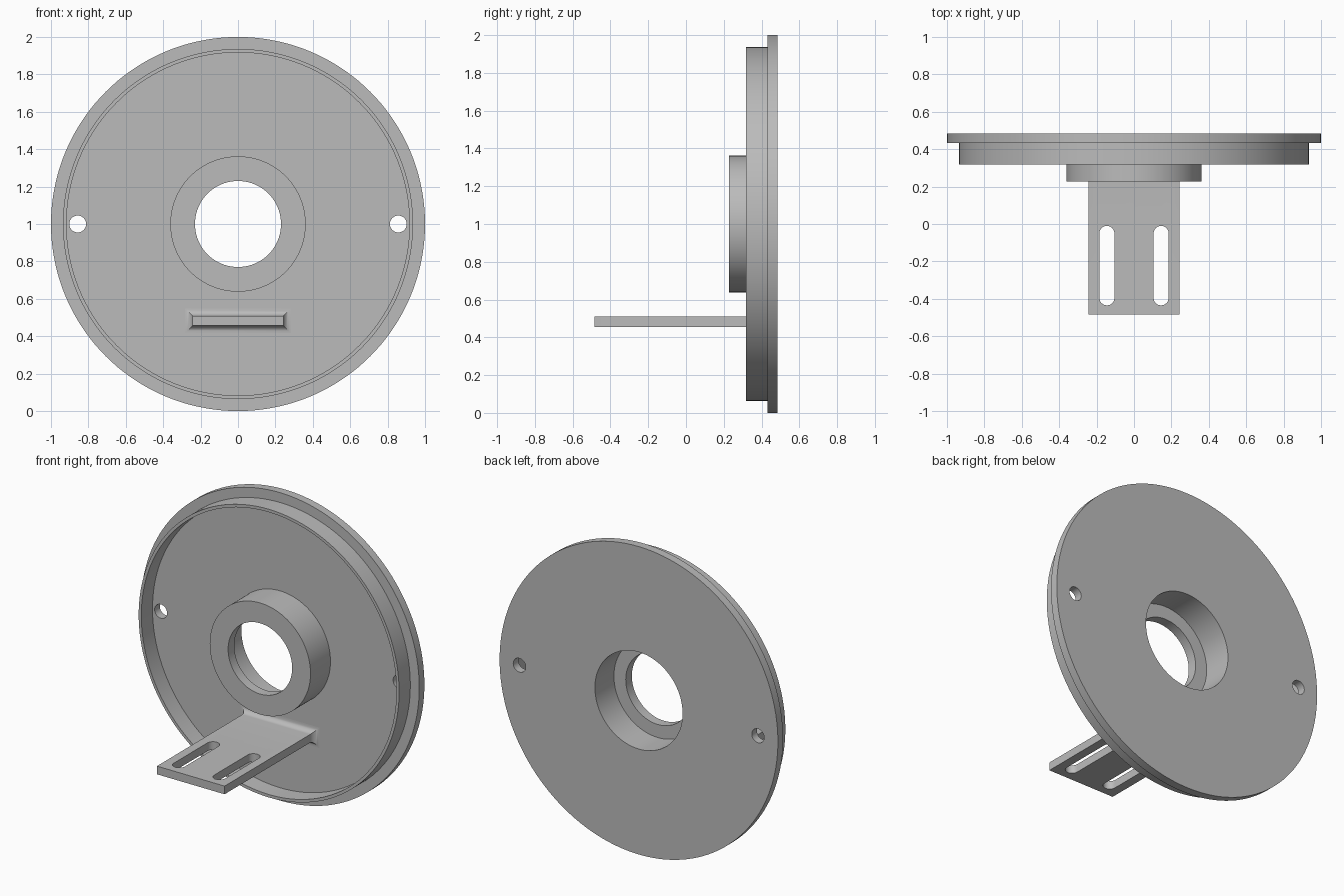
import bpy, bmesh
from math import sin, cos, pi
from mathutils import Matrix, Vector

cube = bpy.data.objects.get("Cube")
if cube:
    bpy.data.objects.remove(cube, do_unlink=True)

grey = bpy.data.materials.new("machined_grey")
grey.use_nodes = True
grey.diffuse_color = (0.5, 0.5, 0.5, 1)
grey.node_tree.nodes["Principled BSDF"].inputs["Base Color"].default_value = grey.diffuse_color

BACK, FLANGE, RIM, HUB, SEAT = 0.485, 0.432, 0.317, 0.227, 0.29
FLOOR, FRONT, FILLET = FLANGE, -0.485, 0.04


def make(name, bm):
    bmesh.ops.recalc_face_normals(bm, faces=bm.faces)
    mesh = bpy.data.meshes.new(name)
    bm.to_mesh(mesh)
    bm.free()
    mesh.materials.append(grey)
    obj = bpy.data.objects.new(name, mesh)
    bpy.context.collection.objects.link(obj)
    return obj


def bridge(bm, rings, closed=False):
    """Join consecutive vertex rings with quads, capping the ends unless closed."""
    pairs = list(zip(rings, rings[1:]))
    if closed:
        pairs.append((rings[-1], rings[0]))
    for a, b in pairs:
        for i in range(len(a)):
            j = (i + 1) % len(a)
            bm.faces.new((a[i], a[j], b[j], b[i]))
    if not closed:
        bm.faces.new(rings[0])
        bm.faces.new(rings[-1])


def prism(name, outline, z0, z1):
    bm = bmesh.new()
    bridge(bm, [[bm.verts.new((x, y, z)) for x, y in outline] for z in (z0, z1)])
    return make(name, bm)


def cut(target, cutter):
    cutter.hide_render = True
    mod = target.modifiers.new("cut", 'BOOLEAN')
    mod.operation, mod.solver, mod.object = 'DIFFERENCE', 'EXACT', cutter
    bpy.context.view_layer.objects.active = target
    bpy.ops.object.modifier_apply(modifier=mod.name)
    bpy.data.objects.remove(cutter, do_unlink=True)


def smooth(obj):
    bpy.ops.object.select_all(action='DESELECT')
    obj.select_set(True)
    bpy.context.view_layer.objects.active = obj
    bpy.ops.object.shade_smooth_by_angle(angle=pi / 6)


def stadium(cx, y0, y1, r, n=16):
    """Slot outline with rounded ends."""
    pts = []
    for cy, start in ((y1 - r, 0), (y0 + r, pi)):
        for i in range(n + 1):
            a = start + pi * i / n
            pts.append((cx + r * cos(a), cy + r * sin(a)))
    return pts


# Flanged disc with raised rim, hub and counterbore, turned about the y axis
profile = [(1, BACK), (1, FLANGE), (0.936, FLANGE), (0.936, RIM), (0.917, RIM),
           (0.917, FLOOR), (0.362, FLOOR), (0.362, HUB), (0.23, HUB),
           (0.23, SEAT), (0.315, SEAT), (0.315, BACK)]
SEGMENTS = 144
bm = bmesh.new()
rings = []
for r, y in profile:
    angles = [2 * pi * i / SEGMENTS for i in range(SEGMENTS)]
    rings.append([bm.verts.new((r * cos(a), y, 1 + r * sin(a))) for a in angles])
bridge(bm, rings, closed=True)
disc = make("flanged_disc", bm)

# Two bolt holes through the disc
for side in (-1, 1):
    bm = bmesh.new()
    place = Matrix.Translation(Vector((side * 0.857, FLOOR, 1))) @ Matrix.Rotation(pi / 2, 4, 'X')
    bmesh.ops.create_cone(bm, cap_ends=True, segments=32, radius1=0.045,
                          radius2=0.045, depth=0.4, matrix=place)
    cut(disc, make("bolt_hole_cutter", bm))
smooth(disc)

# Mounting plate, flaring into a mitred fillet where it meets the disc
HALF_W, Z0, Z1, STEPS = 0.243, 0.456, 0.509, 8
sections = [(0, FRONT)]
for i in range(STEPS, -1, -1):
    t = pi / 2 * i / STEPS
    sections.append((FILLET * (1 - sin(t)), FLOOR - FILLET * (1 - cos(t))))
sections.append((FILLET, FLOOR + 0.02))
bm = bmesh.new()
rings = []
for o, y in sections:
    w = HALF_W + o
    corners = [(-w, Z0 - o), (w, Z0 - o), (w, Z1 + o), (-w, Z1 + o)]
    rings.append([bm.verts.new((x, y, z)) for x, z in corners])
bridge(bm, rings)
plate = make("mounting_plate", bm)

# Two long adjustment slots
for side in (-1, 1):
    cut(plate, prism("slot_cutter", stadium(side * 0.145, -0.435, -0.01, 0.04), Z0 - 0.1, Z1 + 0.1))
smooth(plate)
